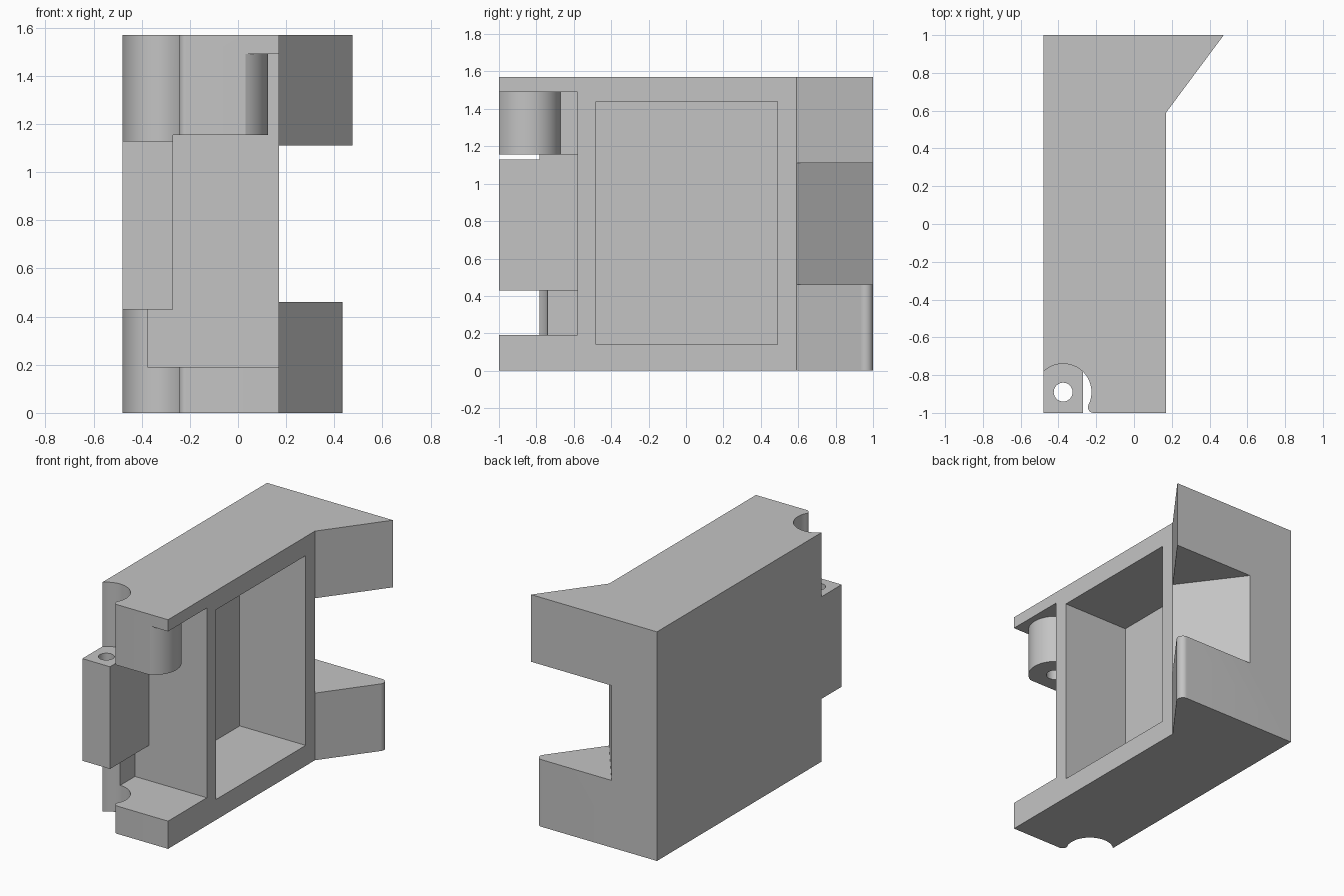
import bpy, bmesh, math

if "Cube" in bpy.data.objects:
    bpy.data.objects.remove(bpy.data.objects["Cube"], do_unlink=True)

# Single grey plastic material
grey = bpy.data.materials.new("light grey")
grey.use_nodes = True
colour = (0.55, 0.55, 0.55, 1)
grey.diffuse_color = colour
grey.node_tree.nodes["Principled BSDF"].inputs["Base Color"].default_value = colour


def arc(cx, cy, r, start, end, steps=24):
    """Points on an arc, angles in degrees."""
    angles = [math.radians(start + (end - start) * i / steps) for i in range(steps + 1)]
    return [(cx + r * math.cos(a), cy + r * math.sin(a)) for a in angles]


def rect(x0, x1, y0, y1):
    return [(x0, y0), (x1, y0), (x1, y1), (x0, y1)]


def prism(name, outline, z0, z1):
    """Extrude a plan outline from z0 to z1."""
    bm = bmesh.new()
    face = bm.faces.new([bm.verts.new((x, y, z0)) for x, y in outline])
    top = bmesh.ops.extrude_face_region(bm, geom=[face])["geom"]
    moved = [v for v in top if isinstance(v, bmesh.types.BMVert)]
    bmesh.ops.translate(bm, verts=moved, vec=(0, 0, z1 - z0))
    bmesh.ops.recalc_face_normals(bm, faces=bm.faces)
    mesh = bpy.data.meshes.new(name)
    bm.to_mesh(mesh)
    bm.free()
    mesh.materials.append(grey)
    obj = bpy.data.objects.new(name, mesh)
    bpy.context.collection.objects.link(obj)
    return obj


LEFT, SIDE, HEIGHT = -0.48, 0.17, 1.57
RECESS = -0.58
PIN = (-0.375, -0.89)
BOSS = (-0.05, -0.845)

# Housing with flared rear edge
body = prism("hinged_housing",
             [(LEFT, -1), (SIDE, -1), (SIDE, 0.59), (0.475, 1), (LEFT, 1)], 0, HEIGHT)

# Rounded clearance around the hinge pin, with a softened front lip
notch = ([(-0.6, -1.1), (-0.214, -1.1)]
         + arc(-0.214, -0.97, 0.03, 270, 153.6, 10)
         + arc(*PIN, 0.15, -26.4, 180, 40)[1:]
         + [(-0.6, PIN[1])])

# Open space beside the rounded boss
boss_space = ([(0.3, -1.1), (0.3, RECESS), (BOSS[0], RECESS)]
              + arc(*BOSS, 0.175, 90, -62.3, 32) + [(0.031, -1.1)])

# Rear slot and rounded lower rear tip
slot = [(0.231, 0.508), (0.7, 0.508), (0.7, 1.1), (-0.211, 1.1)]
tip = arc(0.395, 0.96, 0.04, -36.7, 90, 12) + [(0.395, 1.1), (0.6, 1.1), (0.6, 0.936)]

cuts = [
    ("side_pocket", rect(-0.33, 0.4, -0.48, 0.49), 0.14, 1.44),
    ("lower_recess", rect(-0.375, 0.3, -1.1, RECESS), 0.19, 0.43),
    ("middle_recess", rect(-0.27, 0.3, -1.1, RECESS), 0.4, 1.155),
    ("upper_recess", boss_space, 1.1, 1.49),
    ("lower_notch", notch, -0.1, 0.43),
    ("upper_notch", notch, 1.13, 1.7),
    ("pin_hole", arc(*PIN, 0.05, 0, 350, 35), 0.3, 1.2),
    ("boss_hole", arc(*BOSS, 0.06, 0, 350, 35), 1.1, 1.42),
    ("rear_slot", slot, 0.46, 1.11),
    ("rear_tip", tip, -0.1, 0.5),
]

bpy.ops.object.select_all(action="DESELECT")
bpy.context.view_layer.objects.active = body
body.select_set(True)
for name, outline, z0, z1 in cuts:
    cutter = prism(name + "_cutter", outline, z0, z1)
    cutter.hide_render = True
    mod = body.modifiers.new(name, "BOOLEAN")
    mod.operation = "DIFFERENCE"
    mod.solver = "EXACT"
    mod.object = cutter
    bpy.ops.object.modifier_apply(modifier=mod.name)
    bpy.data.objects.remove(cutter, do_unlink=True)

bpy.ops.object.shade_smooth_by_angle(angle=math.radians(25))
